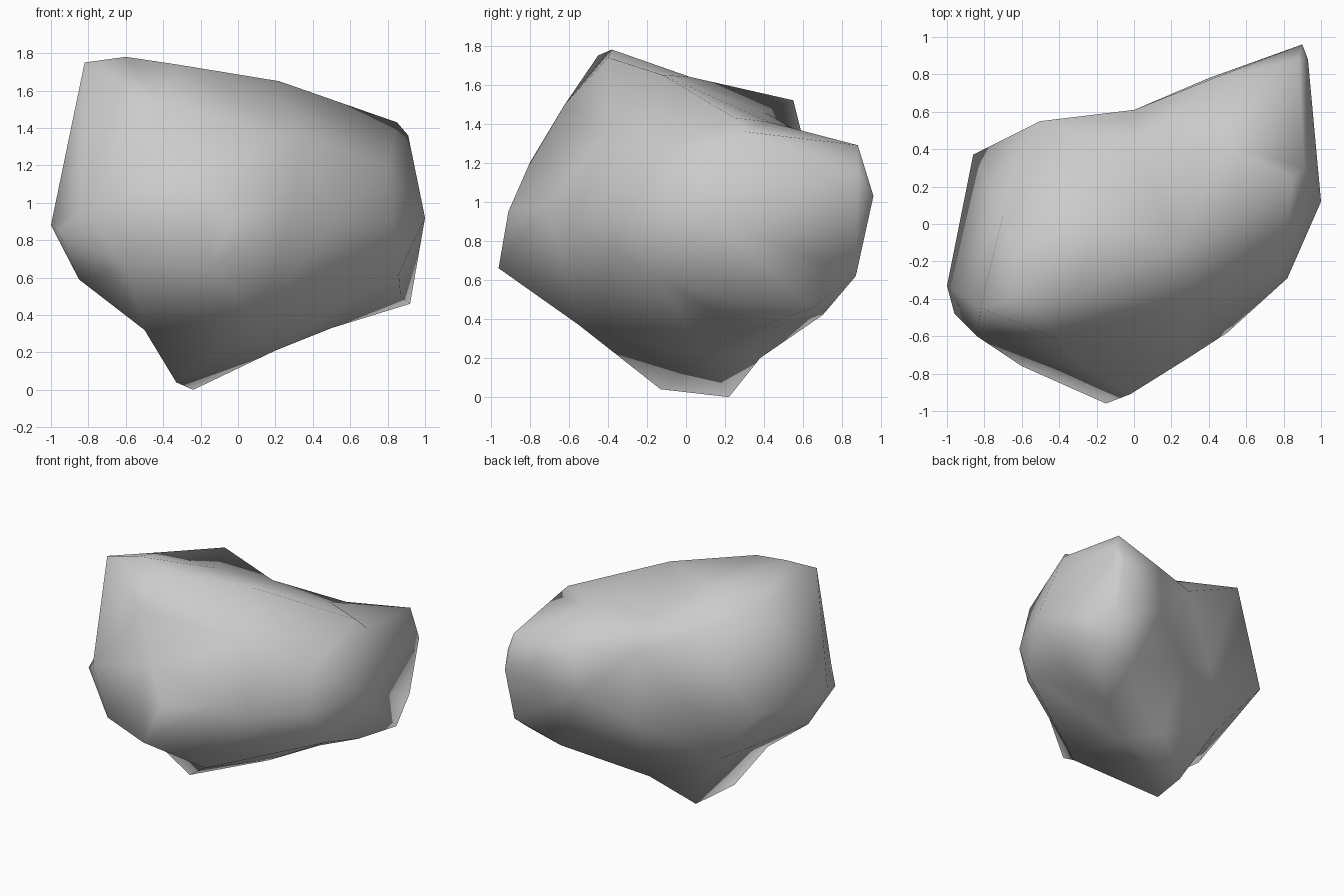
import bpy, bmesh
from mathutils import Vector

# Landmark corners of the boulder, grouped by side
TOP = [(-.82, -.45, 1.75), (-.6, -.38, 1.78), (-.33, -.4, 1.74), (.22, -.12, 1.65),
       (-.2, .02, 1.64), (-.7, .05, 1.62), (-.5, .55, 1.52), (.02, .4, 1.46),
       (.85, .25, 1.43), (.5, .42, 1.41), (.88, .88, 1.29), (.91, .3, 1.36)]
FRONT = [(-.4, -.62, 1.5), (-.15, -.96, .66), (-.02, -.91, .95), (-.6, -.76, .66),
         (-.96, -.48, .85), (-1, -.33, .88), (-.2, -.8, 1.2), (.3, -.71, .98),
         (.5, -.58, .88), (.82, -.29, .9), (.8, -.2, 1.2), (-.84, -.6, .95),
         (.35, -.4, 1.36)]
RIGHT = [(1, .12, .92), (.86, -.15, .62), (.87, .25, .5), (.92, .65, .46),
         (.93, .88, 1.15), (.9, .96, 1.03), (.88, .87, .62)]
BOTTOM = [(-.33, -.13, .04), (-.24, .22, 0), (.2, .1, .21), (-.5, -.3, .32),
          (-.85, -.3, .59), (.5, .3, .33), (.1, -.55, .37), (.6, .7, .42)]
BACK = [(-.86, .37, .9), (.4, .78, .9), (.03, .6, .7), (-.35, .42, .85),
        (-.5, .3, .45), (.4, .77, 1.25), (.0, .61, 1.28), (.05, .38, .2)]
points = [Vector(p) for p in TOP + FRONT + RIGHT + BOTTOM + BACK]

# Skin the corners on a unit sphere, then push each back to its real place
centre = Vector((0, 0, .9))
bm = bmesh.new()
home = {}
for p in points:
    v = bm.verts.new((p - centre).normalized())
    home[v] = p
bmesh.ops.convex_hull(bm, input=bm.verts[:])
for v, p in home.items():
    v.co = p
bmesh.ops.recalc_face_normals(bm, faces=bm.faces[:])

# Boulder object with soft shading
mesh = bpy.data.meshes.new("boulder")
bm.to_mesh(mesh)
bm.free()
boulder = bpy.data.objects.new("boulder", mesh)
bpy.context.collection.objects.link(boulder)
bpy.context.view_layer.objects.active = boulder
boulder.select_set(True)
bpy.ops.object.shade_smooth()
